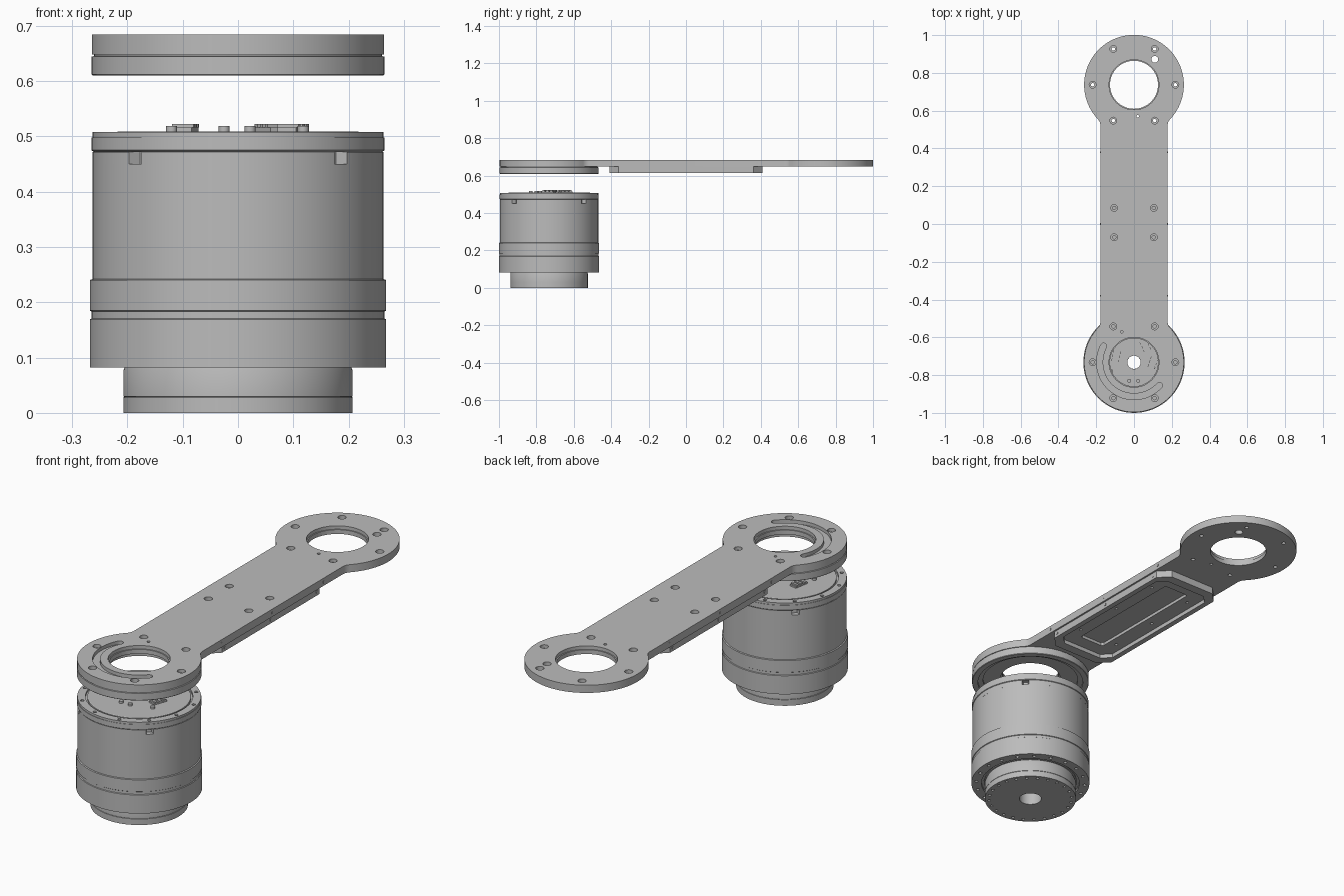
import bpy, bmesh
from math import sin, cos, pi, sqrt, atan2, radians

cube = bpy.data.objects.get("Cube")
if cube:
    bpy.data.objects.remove(cube, do_unlink=True)

GREY = (0.5, 0.5, 0.5, 1)
metal = bpy.data.materials.new("machined_grey")
metal.use_nodes = True
metal.diffuse_color = GREY
metal.node_tree.nodes["Principled BSDF"].inputs["Base Color"].default_value = GREY

FRONT_Y, BACK_Y = -0.732, 0.737
HEAD_R, BAR_W = 0.264, 0.178


def finish(name, bm):
    """Clean the mesh, link it and shade it smooth with sharp edges."""
    bmesh.ops.remove_doubles(bm, verts=bm.verts, dist=0.00005)
    bmesh.ops.recalc_face_normals(bm, faces=bm.faces)
    mesh = bpy.data.meshes.new(name)
    bm.to_mesh(mesh)
    bm.free()
    mesh.materials.append(metal)
    obj = bpy.data.objects.new(name, mesh)
    bpy.context.collection.objects.link(obj)
    bpy.ops.object.select_all(action='DESELECT')
    obj.select_set(True)
    bpy.context.view_layer.objects.active = obj
    bpy.ops.object.shade_smooth_by_angle(angle=radians(30))
    return obj


def plate(name, loops, z0, z1):
    """Extrude a flat outline; the loops after the first are holes."""
    curve = bpy.data.curves.new(name + "_outline", 'CURVE')
    curve.dimensions = '2D'
    curve.fill_mode = 'BOTH'
    curve.extrude = (z1 - z0) / 2
    for loop in loops:
        spline = curve.splines.new('POLY')
        spline.points.add(len(loop) - 1)
        for point, (x, y) in zip(spline.points, loop):
            point.co = (x, y, 0, 1)
        spline.use_cyclic_u = True
    temp = bpy.data.objects.new(name + "_outline", curve)
    bpy.context.collection.objects.link(temp)
    bpy.context.view_layer.update()
    mesh = bpy.data.meshes.new_from_object(
        temp.evaluated_get(bpy.context.evaluated_depsgraph_get()))
    bm = bmesh.new()
    bm.from_mesh(mesh)
    bpy.data.objects.remove(temp, do_unlink=True)
    bpy.data.meshes.remove(mesh)
    bmesh.ops.translate(bm, verts=bm.verts, vec=(0, 0, (z0 + z1) / 2))
    return finish(name, bm)


def lathe(name, profile, y, steps=96):
    """Revolve a closed (radius, height) profile around a vertical axis."""
    bm = bmesh.new()
    rings = [[bm.verts.new((r * cos(2 * pi * i / steps), y + r * sin(2 * pi * i / steps), z))
              for r, z in profile] for i in range(steps)]
    n = len(profile)
    for i in range(steps):
        a, b = rings[i], rings[(i + 1) % steps]
        for j in range(n):
            k = (j + 1) % n
            bm.faces.new((a[j], b[j], b[k], a[k]))
    return finish(name, bm)


def arc(x, y, r, a0, a1, steps):
    return [(x + r * cos(a0 + (a1 - a0) * i / steps),
             y + r * sin(a0 + (a1 - a0) * i / steps)) for i in range(steps + 1)]


def circle(x, y, r, steps=20):
    return arc(x, y, r, 0, 2 * pi, steps)[:-1]


def bolt_circle(y, radius, count, r, phase=0.0, steps=12):
    return [circle(radius * cos(phase + 2 * pi * i / count),
                   y + radius * sin(phase + 2 * pi * i / count), r, steps)
            for i in range(count)]


def chamfered(w, l, c):
    return [(w, c - l), (w, l - c), (w - c, l), (c - w, l),
            (-w, l - c), (-w, c - l), (c - w, -l), (w - c, -l)]


def block(name, x, y, z0, z1, sx, sy, turn=0.0):
    corners = [(sx, sy), (-sx, sy), (-sx, -sy), (sx, -sy)]
    return plate(name, [[(x + (u * cos(turn) - v * sin(turn)) / 2,
                          y + (u * sin(turn) + v * cos(turn)) / 2) for u, v in corners]], z0, z1)


def arm_head():
    """Round end of the arm with filleted shoulders, pointing along +y."""
    f = 0.05
    dy = sqrt((HEAD_R + f) ** 2 - (BAR_W + f) ** 2)
    a = atan2(-dy, BAR_W + f)
    fillet = arc(BAR_W + f, -dy, f, pi, a + pi, 8)
    mirrored = [(-x, y) for x, y in reversed(fillet)]
    return fillet[:-1] + arc(0, 0, HEAD_R, a, pi - a, 80) + mirrored[1:]


# Arm: lower layer with screw holes, upper layer with counterbores and a cable slot
head = arm_head()
arm_outline = [(x, y + BACK_Y) for x, y in head] + [(-x, FRONT_Y - y) for x, y in head]


def arm_holes(r):
    holes = [circle(x, y, r) for x in (-0.105, 0.105) for y in (-0.07, 0.085)]
    for y in (FRONT_Y, BACK_Y):
        holes += bolt_circle(y, 0.219, 6, r, steps=20)
    return holes + [circle(0.11, 0.872, 0.018), circle(0.02, 0.57, 0.007),
                    circle(-0.065, -0.57, 0.007)]


s0, s1 = radians(152), radians(318)
slot_end = [(0.182 * cos(s), FRONT_Y + 0.182 * sin(s)) for s in (s0, s1)]
slot = (arc(0, FRONT_Y, 0.198, s0, s1, 48) + arc(*slot_end[1], 0.016, s1, s1 + pi, 8)[1:-1]
        + arc(0, FRONT_Y, 0.166, s1, s0, 48) + arc(*slot_end[0], 0.016, s0 + pi, s0 + 2 * pi, 8)[1:-1])
bores = [circle(0, y, 0.127, 72) for y in (FRONT_Y, BACK_Y)]
wide_bores = [circle(0, y, 0.132, 72) for y in (FRONT_Y, BACK_Y)]
plate("arm_lower_layer", [arm_outline] + bores + arm_holes(0.009), 0.648, 0.668)
plate("arm_upper_layer", [arm_outline] + wide_bores + arm_holes(0.018) + [slot], 0.668, 0.684)

# Mounting ring below the front end of the arm
lathe("mounting_ring", [(0.135, 0.648), (0.26, 0.648), (0.26, 0.645), (0.265, 0.644),
                        (0.265, 0.612), (0.263, 0.61), (0.238, 0.61), (0.238, 0.622),
                        (0.215, 0.622), (0.215, 0.634), (0.135, 0.634)], FRONT_Y)

# Stepped tray below the bar
plate("tray_rim", [chamfered(0.17, 0.41, 0.05), chamfered(0.145, 0.365, 0.04)], 0.615, 0.634)
tray_screws = [circle(x, y, 0.007, 12) for x in (-0.105, 0.105) for y in (-0.25, 0, 0.25)]
plate("tray_floor", [chamfered(0.17, 0.41, 0.05), chamfered(0.065, 0.3, 0.01)] + tray_screws,
      0.634, 0.648)
for side in (-1, 1):
    for y in (-0.38, 0, 0.38):
        block("arm_side_screw", side * BAR_W, y, 0.662, 0.672, 0.004, 0.01)
    for y in (-0.34, 0, 0.34):
        block("tray_side_screw", side * 0.17, y, 0.627, 0.637, 0.004, 0.01)

# Motor housing, turned in stacked steps
lathe("motor_output_hub", [(0.05, 0.008), (0.207, 0.008), (0.207, 0.028), (0.2055, 0.029),
                           (0.207, 0.03), (0.207, 0.077), (0.202, 0.09), (0.05, 0.09)], FRONT_Y)
plate("motor_output_face", [circle(0, FRONT_Y, 0.207, 96), circle(0, FRONT_Y, 0.05, 40)]
      + bolt_circle(FRONT_Y, 0.188, 24, 0.007), 0, 0.008)
plate("flange_face", [circle(0, FRONT_Y, 0.268, 96), circle(0, FRONT_Y, 0.222, 96)]
      + bolt_circle(FRONT_Y, 0.246, 20, 0.008), 0.082, 0.092)
lathe("motor_body", [(0.035, 0.088), (0.21, 0.088), (0.21, 0.092), (0.268, 0.092),
                     (0.268, 0.169), (0.265, 0.171), (0.265, 0.183), (0.268, 0.185),
                     (0.268, 0.24), (0.263, 0.242), (0.263, 0.45), (0.035, 0.45)], FRONT_Y)

# Band with four notches just below the cap
notched = []
for i in range(360):
    a = 2 * pi * (i + 0.5) / 360
    near = abs((a % (pi / 2)) - pi / 4) < 0.05
    r = 0.24 if near else 0.263
    notched.append((r * cos(a), FRONT_Y + r * sin(a)))
plate("motor_notched_band", [notched, circle(0, FRONT_Y, 0.035, 40)], 0.45, 0.472)

# Cap with a drilled rim and a recessed ring around the inner disc
lathe("motor_cap", [(0.035, 0.472), (0.261, 0.472), (0.265, 0.475), (0.265, 0.498),
                    (0.035, 0.498)], FRONT_Y)
plate("cap_rim", [circle(0, FRONT_Y, 0.263, 96), circle(0, FRONT_Y, 0.228, 96)]
      + bolt_circle(FRONT_Y, 0.246, 12, 0.008, radians(15)), 0.498, 0.508)
lathe("cap_disc", [(0.035, 0.498), (0.22, 0.498), (0.22, 0.507), (0.217, 0.509),
                   (0.035, 0.509)], FRONT_Y)

# Connectors and pins on the cap
for x, y, turn in ((-0.095, -0.70, 80), (0.06, -0.645, 115), (0.1, -0.735, 70)):
    t = radians(turn)
    block("connector_base", x, y, 0.509, 0.516, 0.07, 0.035, t)
    for k in (-0.022, 0, 0.022):
        block("connector_pin", x + k * cos(t), y + k * sin(t), 0.516, 0.522, 0.012, 0.04, t)
for x, y in ((-0.025, -0.83), (0.022, -0.83), (0.118, -0.80), (-0.12, -0.78)):
    plate("cap_stud", [circle(x, y, 0.01, 16)], 0.509, 0.519)
